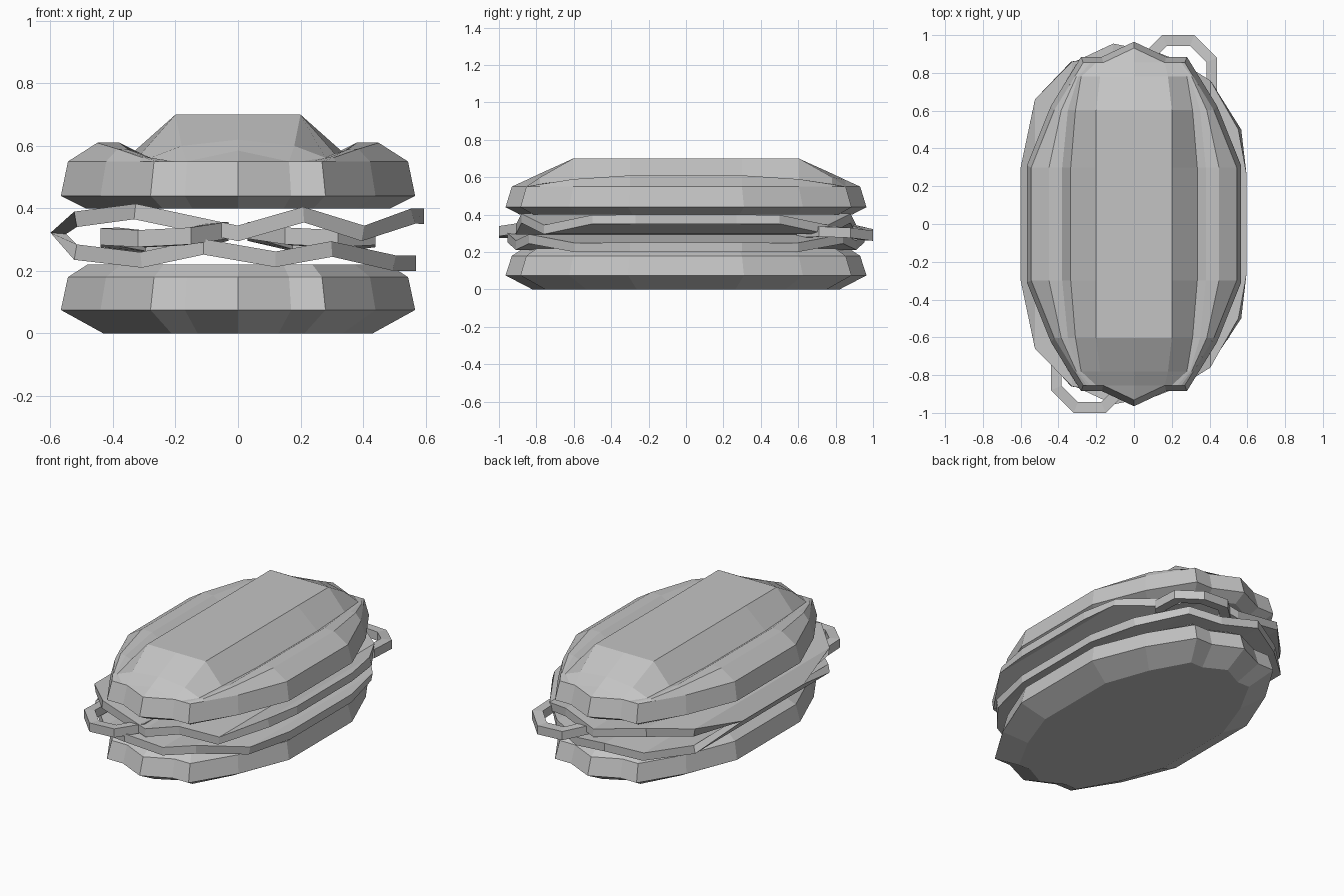
import bpy
import bmesh
import math

cube = bpy.data.objects.get("Cube")
if cube:
    bpy.data.objects.remove(cube)

GREY = (0.55, 0.55, 0.55, 1.0)
mat = bpy.data.materials.new("plain_grey")
mat.use_nodes = True
mat.diffuse_color = GREY
mat.node_tree.nodes["Principled BSDF"].inputs["Base Color"].default_value = GREY


def finish(name, bm):
    """Weld, fix normals and link the mesh as a flat shaded object."""
    bmesh.ops.remove_doubles(bm, verts=bm.verts, dist=0.0005)
    bmesh.ops.recalc_face_normals(bm, faces=bm.faces)
    mesh = bpy.data.meshes.new(name)
    bm.to_mesh(mesh)
    bm.free()
    mesh.materials.append(mat)
    obj = bpy.data.objects.new(name, mesh)
    bpy.context.collection.objects.link(obj)
    return obj


def bridge(bm, a, b, closed=False):
    """Join two equally long rows of vertices with quads."""
    n = len(a)
    for i in range(n if closed else n - 1):
        j = (i + 1) % n
        bm.faces.new((a[i], a[j], b[j], b[i]))


# Faceted oval shared by both bun halves
QUARTER = [(0.567, 0.31), (0.44, 0.625), (0.28, 0.885), (0.17, 0.885)]
RIGHT = [(x, -y) for x, y in QUARTER[::-1]] + QUARTER
OUTLINE = [(0, -0.965)] + RIGHT + [(0, 0.965)] + [(-x, y) for x, y in RIGHT[::-1]]


def bun(bm, layers):
    """Stack scaled copies of the oval: (z, x scale, y scale)."""
    rings = [[bm.verts.new((x * sx, y * sy, z)) for x, y in OUTLINE]
             for z, sx, sy in layers]
    for a, b in zip(rings, rings[1:]):
        bridge(bm, a, b, closed=True)
    bm.faces.new(rings[0])
    return rings


# Bottom bun
bm = bmesh.new()
rings = bun(bm, [(0, 0.76, 0.85), (0.075, 1, 1), (0.18, 0.96, 0.965), (0.22, 0.85, 0.9)])
bm.faces.new(rings[-1])
finish("bottom_bun", bm)

# Top bun with a raised crown and two side ridges
bm = bmesh.new()
bun(bm, [(0.40, 0.86, 0.92), (0.44, 1, 1), (0.55, 0.96, 0.965)])
# Half sections from rim to centre: ridge, groove, crown edge, middle
SECTIONS = [
    (0.299, [(0.544, 0.55), (0.45, 0.61), (0.38, 0.61), (0.335, 0.58), (0.2, 0.70), (0, 0.70)]),
    (0.603, [(0.422, 0.55), (0.385, 0.59), (0.35, 0.588), (0.31, 0.575), (0.2, 0.70), (0, 0.70)]),
    (0.78, [(0.314, 0.55), (0.305, 0.562), (0.295, 0.564), (0.28, 0.562), (0.18, 0.60), (0, 0.62)]),
    (0.854, [(0.269, 0.55), (0.25, 0.55), (0.23, 0.55), (0.2, 0.55), (0.163, 0.55), (0, 0.585)]),
]
stations = [(-y, s) for y, s in SECTIONS[::-1]] + SECTIONS
rows = []
for y, half in stations:
    full = half + [(-x, z) for x, z in half[-2::-1]]
    rows.append([bm.verts.new((x, y, z)) for x, z in full])
for a, b in zip(rows, rows[1:]):
    bridge(bm, a, b)
for row, side in ((rows[0], -1), (rows[-1], 1)):
    tip = bm.verts.new((0, side * 0.965 * 0.965, 0.55))
    # Only the crown reaches the tip
    for i in range(4, len(row) - 5):
        bm.faces.new((row[i], row[i + 1], tip))
finish("top_bun", bm)

# Folded wavy slice: x, z and half depth along the fold
FOLD = [
    (0.595, 0.375, 0.27), (0.56, 0.375, 0.5), (0.40, 0.32, 0.76), (0.21, 0.38, 0.88),
    (0, 0.32, 0.91), (-0.33, 0.39, 0.86), (-0.52, 0.365, 0.66), (-0.575, 0.32, 0.3),
    (-0.52, 0.26, 0.66), (-0.31, 0.235, 0.86), (-0.11, 0.277, 0.955), (0.12, 0.237, 0.91),
    (0.30, 0.27, 0.84), (0.50, 0.225, 0.6), (0.57, 0.225, 0.3),
]
bm = bmesh.new()
front = [bm.verts.new((x, -d, z)) for x, z, d in FOLD]
back = [bm.verts.new((x, d, z)) for x, z, d in FOLD]
bridge(bm, front, back)
wavy_slice = finish("folded_slice", bm)
solid = wavy_slice.modifiers.new("thickness", "SOLIDIFY")
solid.thickness = 0.05
solid.offset = 0


def onion_ring(name, side):
    """Eight sided band poking out at one end of the filling."""
    bm = bmesh.new()
    loops = []
    for radius, dz in ((0.222, -0.027), (0.222, 0.027), (0.16, 0.027), (0.16, -0.027)):
        loop = []
        for i in range(8):
            a = math.radians(22.5 + 45 * i)
            x, y = radius * math.cos(a), radius * math.sin(a)
            z = 0.308 - 0.05 * x * side + 0.012 * math.cos(2 * a) - 0.04 * y
            loop.append(bm.verts.new((x + 0.235 * side, y + 0.795 * side, z + dz)))
        loops.append(loop)
    for k in range(4):
        bridge(bm, loops[k], loops[(k + 1) % 4], closed=True)
    finish(name, bm)


onion_ring("front_onion_ring", -1)
onion_ring("back_onion_ring", 1)
